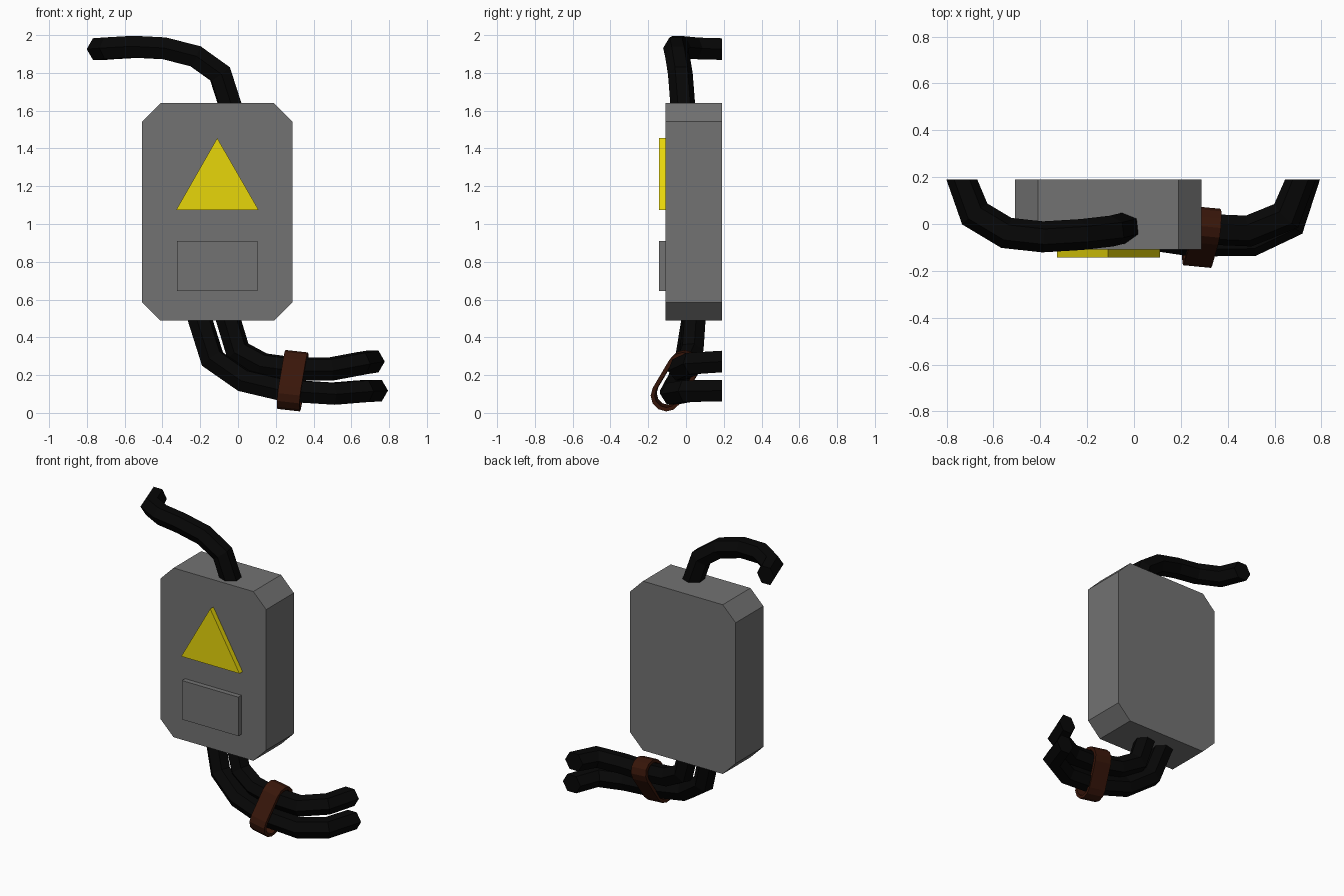
import bpy, bmesh, math
from mathutils import Vector

if "Cube" in bpy.data.objects:
    bpy.data.objects.remove(bpy.data.objects["Cube"])


def material(name, rgb):
    m = bpy.data.materials.new(name)
    m.diffuse_color = (*rgb, 1)
    m.use_nodes = True
    m.node_tree.nodes["Principled BSDF"].inputs["Base Color"].default_value = m.diffuse_color
    return m


GREY = material("dark_grey_metal", (0.17, 0.17, 0.17))
BLACK = material("black_rubber", (0.002, 0.002, 0.002))
YELLOW = material("warning_yellow", (0.8, 0.67, 0.003))
BROWN = material("brown_strap", (0.04, 0.008, 0.003))


def finish(name, bm, mat):
    bmesh.ops.recalc_face_normals(bm, faces=bm.faces)
    me = bpy.data.meshes.new(name)
    bm.to_mesh(me)
    bm.free()
    ob = bpy.data.objects.new(name, me)
    bpy.context.collection.objects.link(ob)
    me.materials.append(mat)
    return ob


def plate(name, outline, y0, y1, mat=GREY):
    """Extrude an x/z outline from y0 to y1."""
    bm = bmesh.new()
    face = bm.faces.new([bm.verts.new((x, y0, z)) for x, z in outline])
    new = bmesh.ops.extrude_face_region(bm, geom=[face])["geom"]
    bmesh.ops.translate(bm, vec=(0, y1 - y0, 0),
                        verts=[v for v in new if isinstance(v, bmesh.types.BMVert)])
    return finish(name, bm, mat)


def cable(name, points, radius=0.066, sides=6):
    """Mitred six-sided tube, cut square to z at the box and to y at the wall."""
    pts = [Vector(p) for p in points][::-1]
    dirs = [(b - a).normalized() for a, b in zip(pts, pts[1:])]
    bm = bmesh.new()
    ring = [Vector((math.cos(a), 0, math.sin(a))) * radius
            for a in (math.tau * i / sides for i in range(sides))]
    rows = [[bm.verts.new(pts[0] + r) for r in ring]]
    prev = Vector((0, -1, 0))
    for i in range(1, len(pts)):
        d = dirs[i - 1]
        q = prev.rotation_difference(d)
        ring = [q @ r for r in ring]
        prev = d
        if i < len(pts) - 1:
            cut = (d + dirs[i]).normalized()
        else:
            cut = Vector((0, 0, 1))
        # slide each corner along the tube onto the cutting plane
        rows.append([bm.verts.new(pts[i] + r - d * (r.dot(cut) / d.dot(cut)))
                     for r in ring])
    for a, b in zip(rows, rows[1:]):
        for i in range(sides):
            j = (i + 1) % sides
            bm.faces.new((a[i], a[j], b[j], b[i]))
    bm.faces.new(rows[0])
    bm.faces.new(rows[-1])
    return finish(name, bm, BLACK)


def strap(name, low, high, axis, width, inner, outer, seg=6):
    """Stadium-shaped band wrapped around the two points low and high."""
    low, high = Vector(low), Vector(high)
    up = (high - low).normalized()
    axis = Vector(axis)
    axis = (axis - up * axis.dot(up)).normalized()
    side = up.cross(axis)
    spokes = []
    for centre, first in ((high, 0), (low, math.pi)):
        for i in range(seg + 1):
            a = first + math.pi * i / seg
            spokes.append((centre, side * math.cos(a) + up * math.sin(a)))
    bm = bmesh.new()
    rows = []
    for c, s in spokes:
        rows.append([bm.verts.new(c + s * r + axis * w) for r, w in
                     ((inner, -width / 2), (outer, -width / 2),
                      (outer, width / 2), (inner, width / 2))])
    for k, a in enumerate(rows):
        b = rows[(k + 1) % len(rows)]
        for i in range(4):
            j = (i + 1) % 4
            bm.faces.new((a[i], a[j], b[j], b[i]))
    return finish(name, bm, BROWN)


# Box with cut corners
L, R, B, T, C = -0.507, 0.288, 0.488, 1.64, 0.097
plate("box_body", [(L + C, B), (R - C, B), (R, B + C), (R, T - C),
                   (R - C, T), (L + C, T), (L, T - C), (L, B + C)], -0.108, 0.19)

# Raised warning triangle and label panel
plate("warning_triangle", [(-0.328, 1.073), (0.11, 1.073), (-0.11, 1.455)],
      -0.142, -0.10, YELLOW)
plate("label_panel", [(-0.323, 0.645), (0.102, 0.645), (0.102, 0.91), (-0.323, 0.91)],
      -0.142, -0.10)

# Cables from the box to the wall
cable("top_cable", [(-0.042, -0.017, 1.63), (-0.095, -0.03, 1.795),
                    (-0.225, -0.045, 1.888), (-0.39, -0.055, 1.93),
                    (-0.545, -0.038, 1.938), (-0.68, 0.043, 1.93),
                    (-0.735, 0.19, 1.926)])
cable("lower_cable", [(-0.203, 0.04, 0.50), (-0.135, 0.005, 0.285),
                      (0.03, -0.04, 0.17), (0.25, -0.073, 0.118),
                      (0.505, -0.07, 0.102), (0.665, 0.006, 0.115),
                      (0.728, 0.19, 0.118)])
cable("upper_cable", [(-0.053, 0.042, 0.50), (0.0, 0.03, 0.325),
                      (0.13, 0.0, 0.255), (0.30, -0.022, 0.232),
                      (0.49, -0.03, 0.232), (0.65, 0.035, 0.262),
                      (0.711, 0.19, 0.272)])

# Strap tying the two lower cables
strap("cable_strap", (0.277, -0.099, 0.097), (0.302, -0.012, 0.244),
      (1, -0.1, -0.12), 0.12, 0.062, 0.083)
